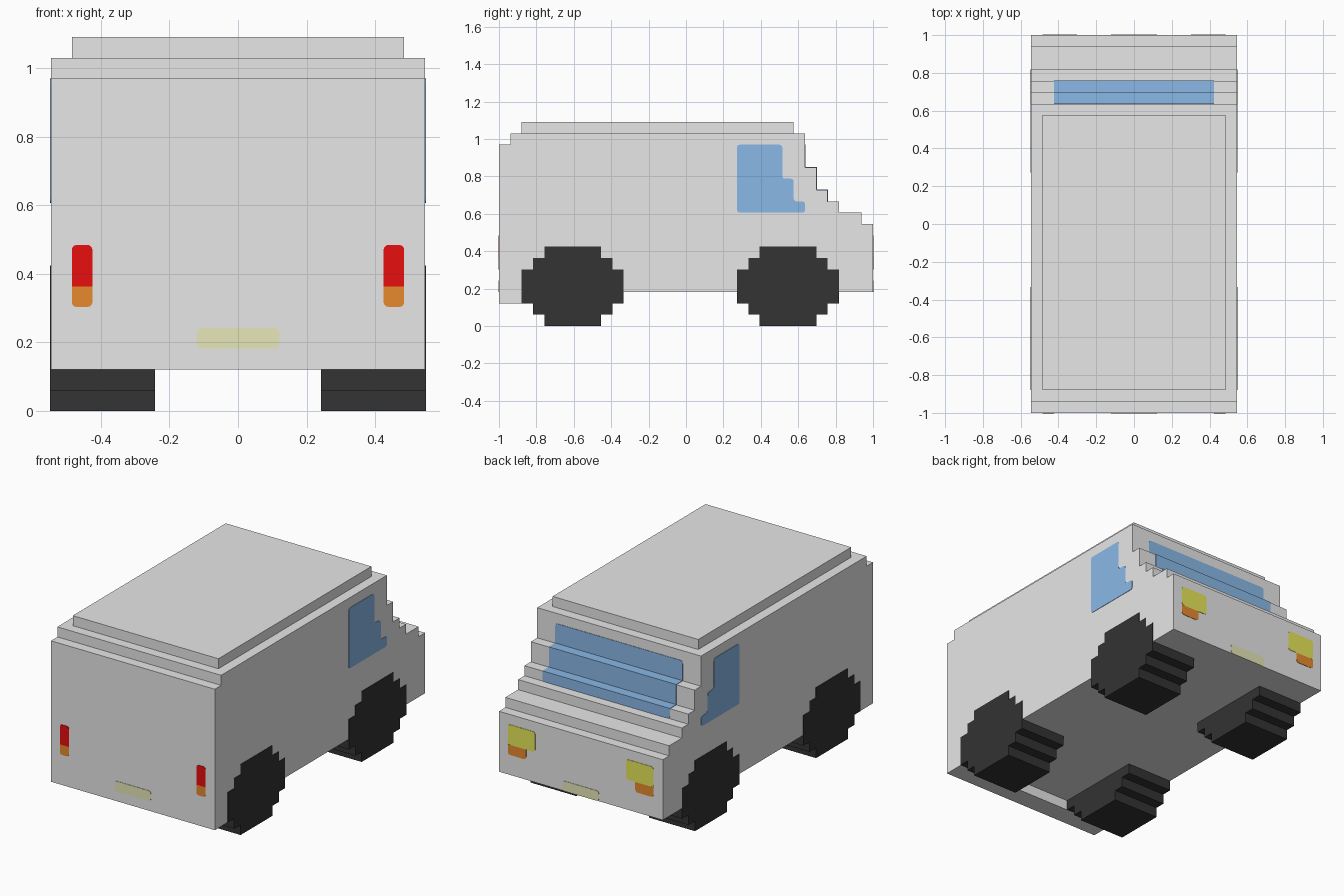
import bpy, bmesh
from mathutils import Vector

V = 2 / 33          # one block, all sizes below are in blocks
E = 0.04            # thickness of painted plates, in blocks
R = 0.28            # corner radius of painted plates

if "Cube" in bpy.data.objects:
    bpy.data.objects.remove(bpy.data.objects["Cube"])


def material(name, hex_colour):
    lin = []
    for i in (0, 2, 4):
        c = int(hex_colour[i:i + 2], 16) / 255
        lin.append(c / 12.92 if c <= 0.04045 else ((c + 0.055) / 1.055) ** 2.4)
    m = bpy.data.materials.new(name)
    m.use_nodes = True
    m.diffuse_color = (*lin, 1)
    bsdf = next(n for n in m.node_tree.nodes if n.type == 'BSDF_PRINCIPLED')
    bsdf.inputs["Base Color"].default_value = (*lin, 1)
    return m


WHITE = material("white paint", "ffffff")
BLACK = material("black rubber", "333333")
GLASS = material("blue glass", "99ccff")
RED = material("red lens", "ff1111")
ORANGE = material("orange lens", "ff9933")
YELLOW = material("yellow lens", "ffff66")
CREAM = material("cream plate", "ffffcc")


def prism(name, outline, axis, lo, hi, mat):
    """Extrude a 2D outline along an axis; the outline uses the other two axes."""
    bm = bmesh.new()

    def place(p, d):
        co = list(p)
        co.insert(axis, d)
        return Vector((co[0], co[1] - 16.5, co[2])) * V

    face = bm.faces.new([bm.verts.new(place(p, lo)) for p in outline])
    out = bmesh.ops.extrude_face_region(bm, geom=[face])
    move = Vector((0, 0, 0))
    move[axis] = (hi - lo) * V
    bmesh.ops.translate(bm, vec=move,
                        verts=[g for g in out["geom"] if isinstance(g, bmesh.types.BMVert)])
    bmesh.ops.recalc_face_normals(bm, faces=bm.faces)
    mesh = bpy.data.meshes.new(name)
    bm.to_mesh(mesh)
    bm.free()
    mesh.materials.append(mat)
    ob = bpy.data.objects.new(name, mesh)
    bpy.context.collection.objects.link(ob)
    return ob


def rect(a0, a1, b0, b1):
    return [(a0, b0), (a1, b0), (a1, b1), (a0, b1)]


def rounded(pts, corners=None):
    """Round the chosen corners (all by default) with short curves."""
    res = []
    for i, p in enumerate(pts):
        if corners is not None and i not in corners:
            res.append(p)
            continue
        p = Vector(p)
        a = p + (Vector(pts[i - 1]) - p).normalized() * R
        b = p + (Vector(pts[(i + 1) % len(pts)]) - p).normalized() * R
        for t in (0, 0.33, 0.67, 1):
            res.append(tuple(a * (1 - t) ** 2 + p * 2 * t * (1 - t) + b * t ** 2))
    return res


# Body: stepped side profile (y, z) extruded across the width
profile = [(0, 2), (2, 2), (2, 3), (33, 3), (33, 9), (32, 9), (32, 10), (30, 10),
           (30, 11), (29, 11), (29, 12), (28, 12), (28, 14), (27, 14), (27, 17),
           (1, 17), (1, 16), (0, 16)]
prism("body", profile, 0, -9, 9, WHITE)
prism("roof", rect(-8, 8, 2, 26), 2, 17, 18, WHITE)

# Wheels: stepped discs, mirrored left and right
half = [(2.5, 0), (2.5, 1), (3.5, 1), (3.5, 2), (4.5, 2), (4.5, 5),
        (3.5, 5), (3.5, 6), (2.5, 6), (2.5, 7)]
side_glass = rounded([(21, 10), (27, 10), (27, 11), (26, 11), (26, 13),
                      (25, 13), (25, 16), (21, 16)])
for side, s in (("left", 1), ("right", -1)):
    for pos, yc in (("rear", 6.5), ("front", 25.5)):
        ring = [(yc + y, z) for y, z in half] + [(yc - y, z) for y, z in reversed(half)]
        prism(f"{side}_{pos}_wheel", ring, 0, *sorted((s * 4, s * (9 + E))), BLACK)

    # Cab side window
    prism(f"{side}_window", side_glass, 0, s * 9 - E, s * 9 + E, GLASS)

    # Tail lights on the -y end
    x0, x1 = sorted((s * 7, s * 8))
    prism(f"{side}_tail_light", rounded(rect(x0, x1, 6, 8), (2, 3)), 1, -E, E, RED)
    prism(f"{side}_tail_indicator", rounded(rect(x0, x1, 5, 6), (0, 1)), 1, -E, E, ORANGE)

    # Headlights on the +y end
    x0, x1 = sorted((s * 5, s * 8))
    prism(f"{side}_headlight", rounded(rect(x0, x1, 6, 8)), 1, 33 - E, 33 + E, YELLOW)
    x0, x1 = sorted((s * 6, s * 8))
    prism(f"{side}_indicator", rounded(rect(x0, x1, 5, 6), (0, 1)), 1, 33 - E, 33 + E, ORANGE)

# Number plates at both ends
for name, y in (("rear_number_plate", 0), ("front_number_plate", 33)):
    prism(name, rounded(rect(-2, 2, 3, 4)), 1, y - E, y + E, CREAM)

# Windscreen: glass risers and treads following the steps
for i, (y, z0, z1, corners) in enumerate([(27, 14, 16, (2, 3)), (28, 12, 14, ()),
                                          (29, 11, 12, (0, 1))]):
    prism(f"windscreen_riser_{i + 1}", rounded(rect(-7, 7, z0, z1), corners),
          1, y - E, y + E, GLASS)
for i, (y, z) in enumerate([(27, 14), (28, 12)]):
    prism(f"windscreen_tread_{i + 1}", rect(-7, 7, y, y + 1 + E), 2, z - E, z + E, GLASS)
